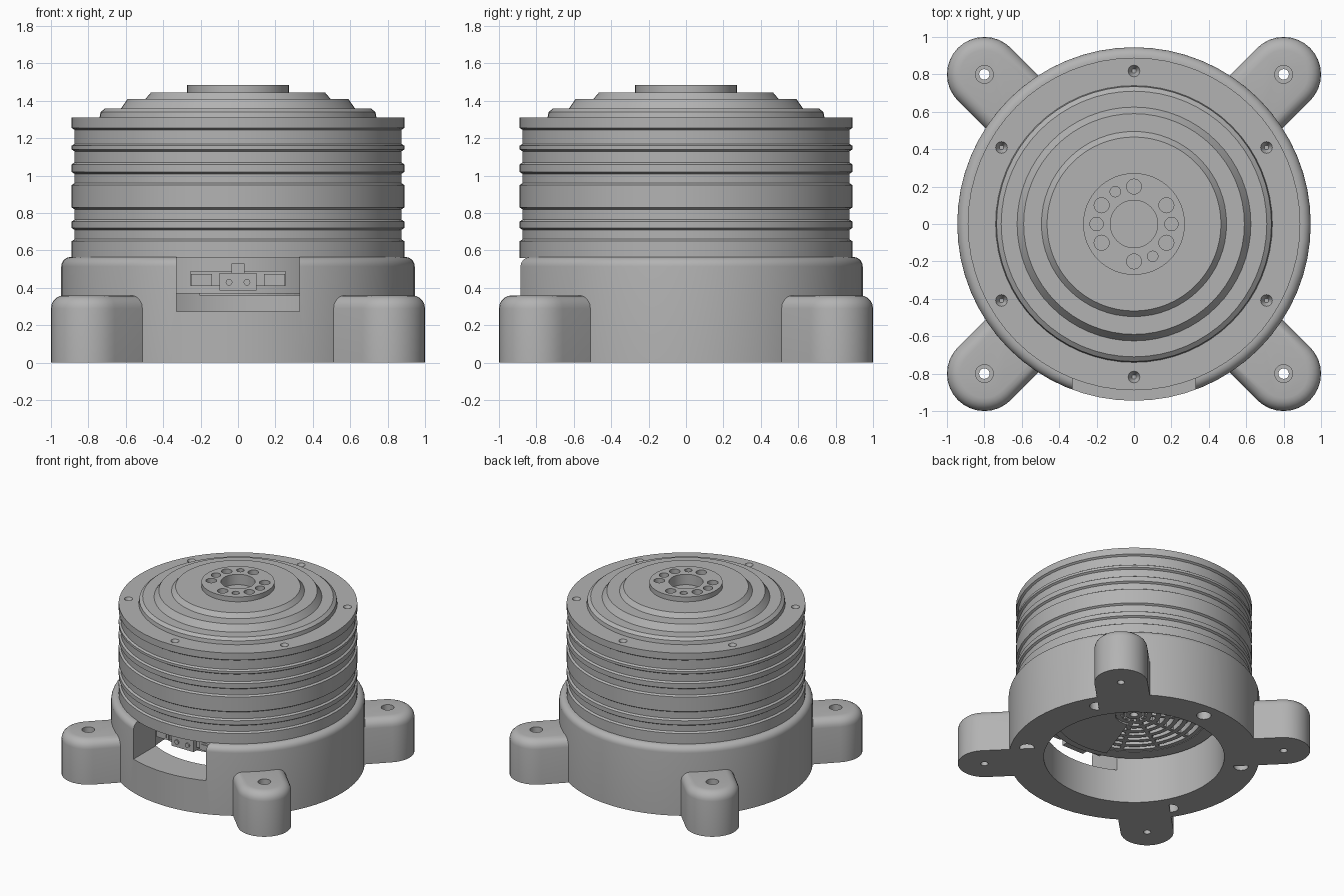
import bpy, bmesh
from math import cos, sin, pi, radians
from mathutils import Matrix

cube = bpy.data.objects.get("Cube")
if cube:
    bpy.data.objects.remove(cube)

grey = bpy.data.materials.new("machined grey")
grey.use_nodes = True
grey.diffuse_color = (0.45, 0.45, 0.45, 1)
grey.node_tree.nodes["Principled BSDF"].inputs["Base Color"].default_value = (0.45, 0.45, 0.45, 1)


def finish(name, bm):
    bmesh.ops.recalc_face_normals(bm, faces=bm.faces)
    mesh = bpy.data.meshes.new(name)
    bm.to_mesh(mesh)
    bm.free()
    mesh.materials.append(grey)
    ob = bpy.data.objects.new(name, mesh)
    bpy.context.collection.objects.link(ob)
    return ob


def select(ob):
    bpy.ops.object.select_all(action='DESELECT')
    ob.select_set(True)
    bpy.context.view_layer.objects.active = ob


def smooth(ob):
    select(ob)
    bpy.ops.object.shade_smooth_by_angle(angle=radians(25))
    return ob


def lathe(name, profile, closed=False, segments=64):
    """Spin an (r, z) profile around z; closed makes a ring section."""
    bm = bmesh.new()
    vs = [bm.verts.new((r, 0, z)) for r, z in profile]
    pairs = list(zip(vs, vs[1:])) + ([(vs[-1], vs[0])] if closed else [])
    edges = [bm.edges.new(p) for p in pairs]
    bmesh.ops.spin(bm, geom=vs + edges, axis=(0, 0, 1), cent=(0, 0, 0),
                   angle=2 * pi, steps=segments, use_duplicate=False)
    bmesh.ops.remove_doubles(bm, verts=bm.verts, dist=0.0005)
    return finish(name, bm)


def add_cone(bm, x, y, z0, z1, r0, r1=None, segments=20):
    bmesh.ops.create_cone(bm, cap_ends=True, segments=segments, radius1=r0,
                          radius2=r0 if r1 is None else r1, depth=z1 - z0,
                          matrix=Matrix.Translation((x, y, (z0 + z1) / 2)))


def add_box(bm, x0, x1, y0, y1, z0, z1, turn=0):
    m = (Matrix.Rotation(turn, 4, 'Z')
         @ Matrix.Translation(((x0 + x1) / 2, (y0 + y1) / 2, (z0 + z1) / 2))
         @ Matrix.Diagonal((x1 - x0, y1 - y0, z1 - z0, 1)))
    bmesh.ops.create_cube(bm, size=1, matrix=m)


def cut(ob, bm):
    """Subtract the solids in bm from ob."""
    tool = finish("cutter", bm)
    tool.hide_render = True
    mod = ob.modifiers.new("cut", 'BOOLEAN')
    mod.operation, mod.solver, mod.object = 'DIFFERENCE', 'EXACT', tool
    select(ob)
    bpy.ops.object.modifier_apply(modifier=mod.name)
    bpy.data.objects.remove(tool)


def polar(r, degrees):
    return r * cos(radians(degrees)), r * sin(radians(degrees))


# Base ring with a rounded top shoulder, front window and screw holes
TOP = 0.565
shoulder = [(0.895 + 0.05 * cos(a * pi / 12), 0.515 + 0.05 * sin(a * pi / 12)) for a in range(7)]
base = lathe("base_ring", [(0.68, 0), (0.945, 0)] + shoulder + [(0.68, TOP)], closed=True)
tool = bmesh.new()
add_box(tool, -0.33, 0.33, -1.1, -0.4, 0.275, 0.7)
cut(base, tool)
tool = bmesh.new()
for k in range(5):
    add_cone(tool, *polar(0.818, -30 + 60 * k), -0.1, 0.25, 0.055)
cut(base, tool)
smooth(base)

# Four rounded mounting feet
for sx, sy, place in ((1, -1, "front_left"), (-1, -1, "front_right"),
                      (1, 1, "back_left"), (-1, 1, "back_right")):
    bm = bmesh.new()
    d = 0.8 * 2 ** 0.5
    outline = [(0.74, 0.2), (0.74, -0.2)]
    outline += [(d + 0.2 * cos(a * pi / 16), 0.2 * sin(a * pi / 16)) for a in range(-8, 9)]
    face = bm.faces.new([bm.verts.new((x, y, 0)) for x, y in outline])
    top = bmesh.ops.extrude_face_region(bm, geom=[face])["geom"]
    bmesh.ops.translate(bm, vec=(0, 0, 0.36), verts=[g for g in top if isinstance(g, bmesh.types.BMVert)])
    rim = [e for e in bm.edges if all(v.co.z > 0.3 for v in e.verts)]
    bmesh.ops.bevel(bm, geom=rim, offset=0.07, segments=5, profile=0.5, affect='EDGES')
    bmesh.ops.rotate(bm, verts=bm.verts, matrix=Matrix.Rotation(
        radians({(1, 1): 45, (-1, 1): 135, (-1, -1): 225, (1, -1): 315}[sx, sy]), 3, 'Z'))
    foot = finish(place + "_foot", bm)
    tool = bmesh.new()
    add_cone(tool, 0.8 * sx, 0.8 * sy, -0.1, 0.5, 0.028)
    cut(foot, tool)
    tool = bmesh.new()
    add_cone(tool, 0.8 * sx, 0.8 * sy, 0.22, 0.5, 0.048)
    cut(foot, tool)
    smooth(foot)

# Ribbed motor housing with its stepped lid, hollow underneath for the grille
R, G = 0.889, 0.874
ribs = []
for low, high in ((0.56, 0.65), (0.72, 0.755), (0.83, 0.95), (1.02, 1.06), (1.14, 1.16), (1.255, 1.31)):
    ribs += [(G, low - 0.01), (R, low), (R, high), (G, high + 0.01)]
ribs = ribs[1:-1]
lid = [(0.74, 1.31), (0.735, 1.34), (0.71, 1.36), (0.625, 1.36), (0.59, 1.41),
       (0.495, 1.41), (0.465, 1.445), (0.272, 1.445), (0.272, 1.485), (0, 1.485)]
housing = lathe("motor_housing", [(0, 0.42), (0.56, 0.42), (0.56, 0.37), (0.66, 0.37), (0.66, 0.56)] + ribs + lid)
tool = bmesh.new()
for k in range(6):
    add_cone(tool, *polar(0.818, 30 + 60 * k), 1.27, 1.32, 0.012, 0.036)
    add_cone(tool, *polar(0.2, 30 + 60 * k), 1.42, 1.5, 0.04)
for angle, radius in ((0, 0.036), (180, 0.036), (120, 0.028), (300, 0.028)):
    add_cone(tool, *polar(0.2, angle), 1.43, 1.5, radius)
add_cone(tool, 0, 0, 1.40, 1.5, 0.127, segments=40)
cut(housing, tool)
smooth(housing)

# Ventilation grille under the housing
for k in range(8):
    r = 0.03 + 0.07 * k
    smooth(lathe("grille_ring_%d" % (k + 1),
                 [(r, 0.37), (r + 0.035, 0.37), (r + 0.035, 0.43), (r, 0.43)], closed=True, segments=48))
bm = bmesh.new()
for k in range(12):
    add_box(bm, 0.08, 0.57, -0.014, 0.014, 0.372, 0.43, turn=k * pi / 6)
finish("grille_spokes", bm)

# Circuit cover closing the front sector of the grille
bm = bmesh.new()
arc = [polar(0.6, a) for a in range(-110, -24, 5)] + [polar(0.14, a) for a in range(-25, -111, -17)]
face = bm.faces.new([bm.verts.new((x, y, 0.36)) for x, y in arc])
top = bmesh.ops.extrude_face_region(bm, geom=[face])["geom"]
bmesh.ops.translate(bm, vec=(0, 0, 0.03), verts=[g for g in top if isinstance(g, bmesh.types.BMVert)])
finish("circuit_cover", bm)

# Connector block inside the window
bm = bmesh.new()
add_box(bm, -0.255, 0.255, -0.68, -0.6, 0.41, 0.49)
add_box(bm, -0.10, 0.10, -0.72, -0.6, 0.385, 0.48)
add_box(bm, -0.035, 0.035, -0.70, -0.6, 0.48, 0.53)
for s in (-1, 1):
    add_box(bm, s * 0.195 - 0.055, s * 0.195 + 0.055, -0.70, -0.6, 0.41, 0.475)
connector = finish("connector_block", bm)
bm = bmesh.new()
for s in (-1, 1):
    add_box(bm, s * 0.195 - 0.035, s * 0.195 + 0.035, -0.706, -0.69, 0.425, 0.46)
    bmesh.ops.create_cone(bm, cap_ends=True, segments=16, radius1=0.018, radius2=0.018, depth=0.02,
                          matrix=Matrix.Translation((s * 0.048, -0.722, 0.43)) @ Matrix.Rotation(pi / 2, 4, 'X'))
finish("connector_pins", bm)
